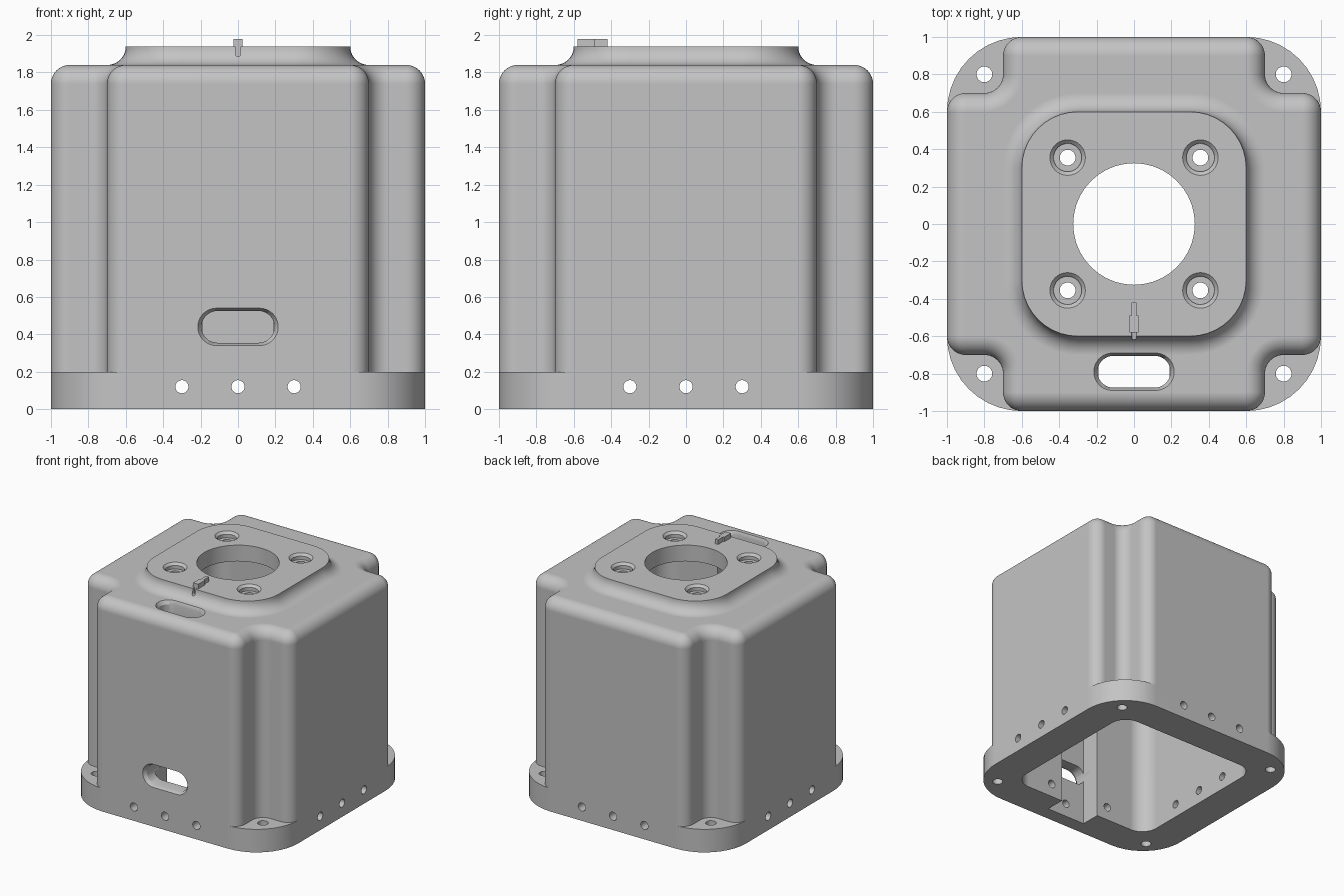
import bpy, bmesh
from math import sin, cos, pi, sqrt
from mathutils import Matrix, Vector

old = bpy.data.objects.get("Cube")
if old:
    bpy.data.objects.remove(old, do_unlink=True)

grey = bpy.data.materials.new("cast grey")
grey.use_nodes = True
colour = (0.55, 0.55, 0.55, 1)
grey.diffuse_color = colour
grey.node_tree.nodes["Principled BSDF"].inputs["Base Color"].default_value = colour

STEPS = 10          # segments in each quarter arc


def arc(cx, cy, r, start, end):
    angles = [start + (end - start) * i / STEPS for i in range(STEPS + 1)]
    return [(cx + r * cos(a), cy + r * sin(a)) for a in angles]


def rounded(hx, hy, r):
    """Rounded rectangle; with r equal to both halves it is a circle."""
    pts = []
    for k, (sx, sy) in enumerate([(1, 1), (-1, 1), (-1, -1), (1, -1)]):
        pts += arc(sx * (hx - r), sy * (hy - r), r, k * pi / 2, (k + 1) * pi / 2)
    return pts


def cross(d):
    """Square with filleted corner notches, inset by d."""
    quarter = (arc(0.9, 0.6, 0.1 - d, 0, pi / 2)
               + arc(0.8, 0.8, 0.1 + d, 1.5 * pi, pi)
               + arc(0.6, 0.9, 0.1 - d, 0, pi / 2))
    pts = []
    for k in range(4):
        c, s = round(cos(k * pi / 2)), round(sin(k * pi / 2))
        pts += [(c * x - s * y, s * x + c * y) for x, y in quarter]
    return pts


def loft(name, layers, matrix=Matrix()):
    """Closed solid through (outline, height) layers."""
    bm = bmesh.new()
    rings = [[bm.verts.new((x, y, z)) for x, y in pts] for pts, z in layers]
    n = len(rings[0])
    for low, high in zip(rings, rings[1:]):
        for i in range(n):
            j = (i + 1) % n
            bm.faces.new((low[i], low[j], high[j], high[i]))
    bm.faces.new(rings[0][::-1])
    bm.faces.new(rings[-1])
    bmesh.ops.remove_doubles(bm, verts=bm.verts, dist=1e-5)
    bmesh.ops.recalc_face_normals(bm, faces=bm.faces)
    bm.transform(matrix)
    mesh = bpy.data.meshes.new(name)
    bm.to_mesh(mesh)
    bm.free()
    obj = bpy.data.objects.new(name, mesh)
    bpy.context.collection.objects.link(obj)
    mesh.materials.append(grey)
    return obj


def box(name, x0, x1, y0, y1, z0, z1):
    outline = [(x0, y0), (x1, y0), (x1, y1), (x0, y1)]
    return loft(name, [(outline, z0), (outline, z1)])


def activate(obj):
    bpy.ops.object.select_all(action='DESELECT')
    obj.select_set(True)
    bpy.context.view_layer.objects.active = obj


def combine(target, tool, operation='DIFFERENCE'):
    activate(target)
    mod = target.modifiers.new("combine", 'BOOLEAN')
    mod.operation, mod.solver, mod.object = operation, 'EXACT', tool
    bpy.ops.object.modifier_apply(modifier=mod.name)
    bpy.data.objects.remove(tool, do_unlink=True)


def circle(r):
    return rounded(r, r, r)


def drill(target, r, z0, z1, matrix):
    combine(target, loft("drill", [(circle(r), z0), (circle(r), z1)], matrix))


# Main housing with a rolled top edge
layers = [(cross(0), 0.1)]
for i in range(STEPS + 1):
    a = pi / 2 * i / STEPS
    layers.append((cross(0.1 - 0.1 * cos(a)), 1.74 + 0.1 * sin(a)))
housing = loft("housing", layers)

# Mounting flange at the foot
flange = rounded(1, 1, 0.4)
combine(housing, loft("flange", [(flange, 0), (flange, 0.2)]), 'UNION')

# Raised top pad with a concave fillet around it
layers = [(rounded(0.7, 0.7, 0.4), 1.7)]
for i in range(STEPS + 1):
    a = pi / 2 * i / STEPS
    d = 0.1 * sin(a)
    layers.append((rounded(0.7 - d, 0.7 - d, 0.4 - d), 1.94 - 0.1 * cos(a)))
combine(housing, loft("top_pad", layers), 'UNION')

# Hollow inside, open at the bottom, and the cable channel in the front wall
hollow = rounded(0.7, 0.7, 0.15)
combine(housing, loft("cavity", [(hollow, -0.1), (hollow, 1.8)]))
combine(housing, box("channel", -0.19, 0.19, -0.875, -0.65, -0.1, 1.7))

# Central bore
drill(housing, 0.325, 1.7, 2.1, Matrix())

# Counterbored pad bolts and flange bolts
for sx in (-1, 1):
    for sy in (-1, 1):
        place = Matrix.Translation((sx * 0.355, sy * 0.355, 0))
        rim = [(circle(0.075), 1.89), (circle(0.075), 1.92),
               (circle(0.095), 1.94), (circle(0.095), 2.0)]
        combine(housing, loft("counterbore", rim, place))
        drill(housing, 0.042, 1.7, 2.0, place)
        drill(housing, 0.042, -0.1, 0.3, Matrix.Translation((sx * 0.8, sy * 0.8, 0)))

# Side holes through the flange, three along each axis
for offset in (-0.3, 0, 0.3):
    drill(housing, 0.035, -1.2, 1.2,
          Matrix.Translation((offset, 0, 0.12)) @ Matrix.Rotation(pi / 2, 4, 'X'))
    drill(housing, 0.035, -1.2, 1.2,
          Matrix.Translation((0, offset, 0.12)) @ Matrix.Rotation(pi / 2, 4, 'Y'))

# Cable slots in the top and the front, each with a chamfered rim
inner, outer = rounded(0.195, 0.085, 0.085), rounded(0.215, 0.1, 0.1)
slot = [(inner, -0.2), (inner, -0.03), (outer, 0), (outer, 0.05)]
combine(housing, loft("top_slot", slot, Matrix.Translation((0, -0.79, 1.84))))
combine(housing, loft("front_slot", slot,
        Matrix.Translation((0, -1, 0.44)) @ Matrix.Rotation(pi / 2, 4, 'X')))

# Small groove in the pad's front edge
groove = rounded(0.013, 0.05, 0.013)
combine(housing, loft("groove", [(groove, 0.58), (groove, 0.68)],
        Matrix.Translation((0, 0, 1.935)) @ Matrix.Rotation(pi / 2, 4, 'X')))

# Smooth curves with crisp edges and flat faces
activate(housing)
bpy.ops.object.shade_smooth_by_angle(angle=pi / 6)
weighted = housing.modifiers.new("flat faces", 'WEIGHTED_NORMAL')
weighted.keep_sharp = True

# Alignment marker on the pad: wide head and narrow tail
box("marker_head", -0.025, 0.025, -0.58, -0.49, 1.93, 1.98)
box("marker_tail", -0.014, 0.014, -0.49, -0.42, 1.93, 1.98)
